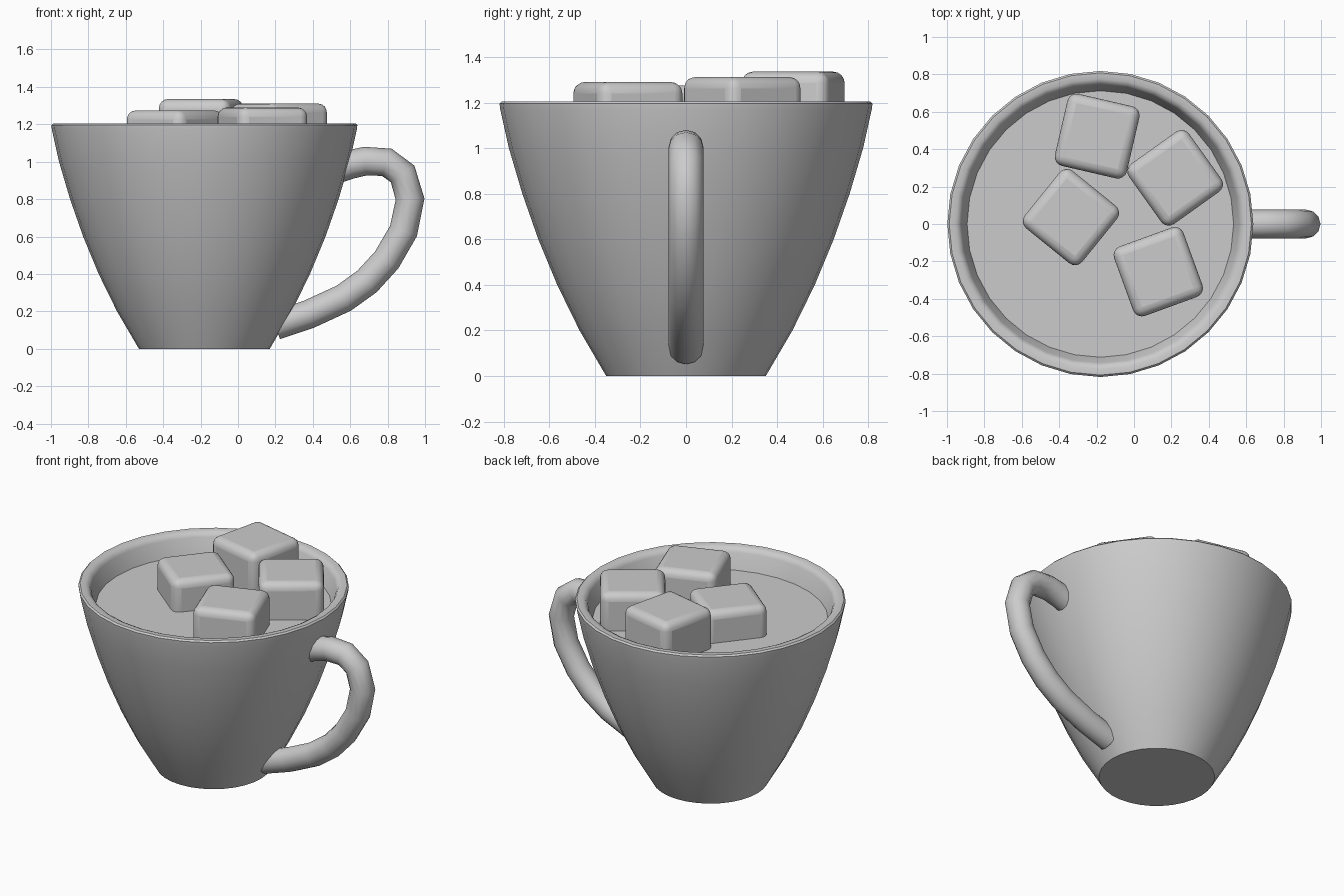
import bpy, bmesh, math

if "Cube" in bpy.data.objects:
    bpy.data.objects.remove(bpy.data.objects["Cube"])

CX = -0.18      # cup axis
SIDES = 32


def select_only(obj):
    bpy.ops.object.select_all(action='DESELECT')
    obj.select_set(True)
    bpy.context.view_layer.objects.active = obj


def smooth(obj, degrees=40):
    select_only(obj)
    bpy.ops.object.shade_smooth_by_angle(angle=math.radians(degrees))


def lathe(name, profile):
    """Revolve (radius, z) points round the cup axis; radius 0 closes an end."""
    bm = bmesh.new()
    rings = []
    for r, z in profile:
        if r == 0:
            rings.append([bm.verts.new((0, 0, z))] * SIDES)
        else:
            rings.append([bm.verts.new((r * math.cos(math.tau * i / SIDES),
                                        r * math.sin(math.tau * i / SIDES), z))
                          for i in range(SIDES)])
    for a, b in zip(rings, rings[1:]):
        for i in range(SIDES):
            j = (i + 1) % SIDES
            bm.faces.new(list(dict.fromkeys((a[i], a[j], b[j], b[i]))))
    bmesh.ops.recalc_face_normals(bm, faces=bm.faces)
    mesh = bpy.data.meshes.new(name)
    bm.to_mesh(mesh)
    bm.free()
    obj = bpy.data.objects.new(name, mesh)
    bpy.context.collection.objects.link(obj)
    obj.location.x = CX
    smooth(obj)
    return obj


# Cup: outer wall, rounded rim, inner wall, floor
outer = [(0.35, 0), (0.467, 0.2), (0.565, 0.4), (0.648, 0.6), (0.718, 0.8), (0.777, 1.0)]
rim = [(0.815, 1.17), (0.818, 1.195), (0.808, 1.205), (0.775, 1.205), (0.755, 1.195), (0.743, 1.175)]
inner = [(r - 0.085, z) for r, z in reversed(outer[1:])]
lathe("cup", [(0, 0)] + outer + rim + inner + [(0.33, 0.09), (0, 0.09)])

# Drink surface
lathe("drink", [(0.713, 1.07), (0, 1.07)])

# Handle: round tube swept along a side path
path = [(0.54, 0.965), (0.60, 0.985), (0.68, 1.003), (0.795, 0.997), (0.88, 0.935),
        (0.92, 0.80), (0.885, 0.63), (0.795, 0.475), (0.69, 0.36), (0.565, 0.27),
        (0.38, 0.185), (0.20, 0.125)]
curve = bpy.data.curves.new("handle", 'CURVE')
curve.dimensions = '3D'
curve.bevel_depth = 0.077
curve.bevel_resolution = 4
curve.use_fill_caps = True
spline = curve.splines.new('POLY')
spline.points.add(len(path) - 1)
for p, (x, z) in zip(spline.points, path):
    p.co = (x, 0, z, 1)
handle = bpy.data.objects.new("handle", curve)
bpy.context.collection.objects.link(handle)
select_only(handle)
bpy.ops.object.convert(target='MESH')
smooth(bpy.context.view_layer.objects.active, 50)

# Floating marshmallow cubes: x, y, top height, turn
SIZE = 0.395
cubes = [(-0.197, 0.47, 1.335, -13), (0.22, 0.247, 1.312, 35.5),
         (-0.337, 0.037, 1.275, -39), (0.13, -0.255, 1.29, 20)]
for n, (x, y, top, turn) in enumerate(cubes, 1):
    bpy.ops.mesh.primitive_cube_add(size=SIZE, location=(x, y, top - SIZE / 2),
                                    rotation=(0, 0, math.radians(turn)))
    cube = bpy.context.object
    cube.name = f"marshmallow_{n}"
    bevel = cube.modifiers.new("round_edges", 'BEVEL')
    bevel.width = 0.05
    bevel.segments = 4
    smooth(cube)
